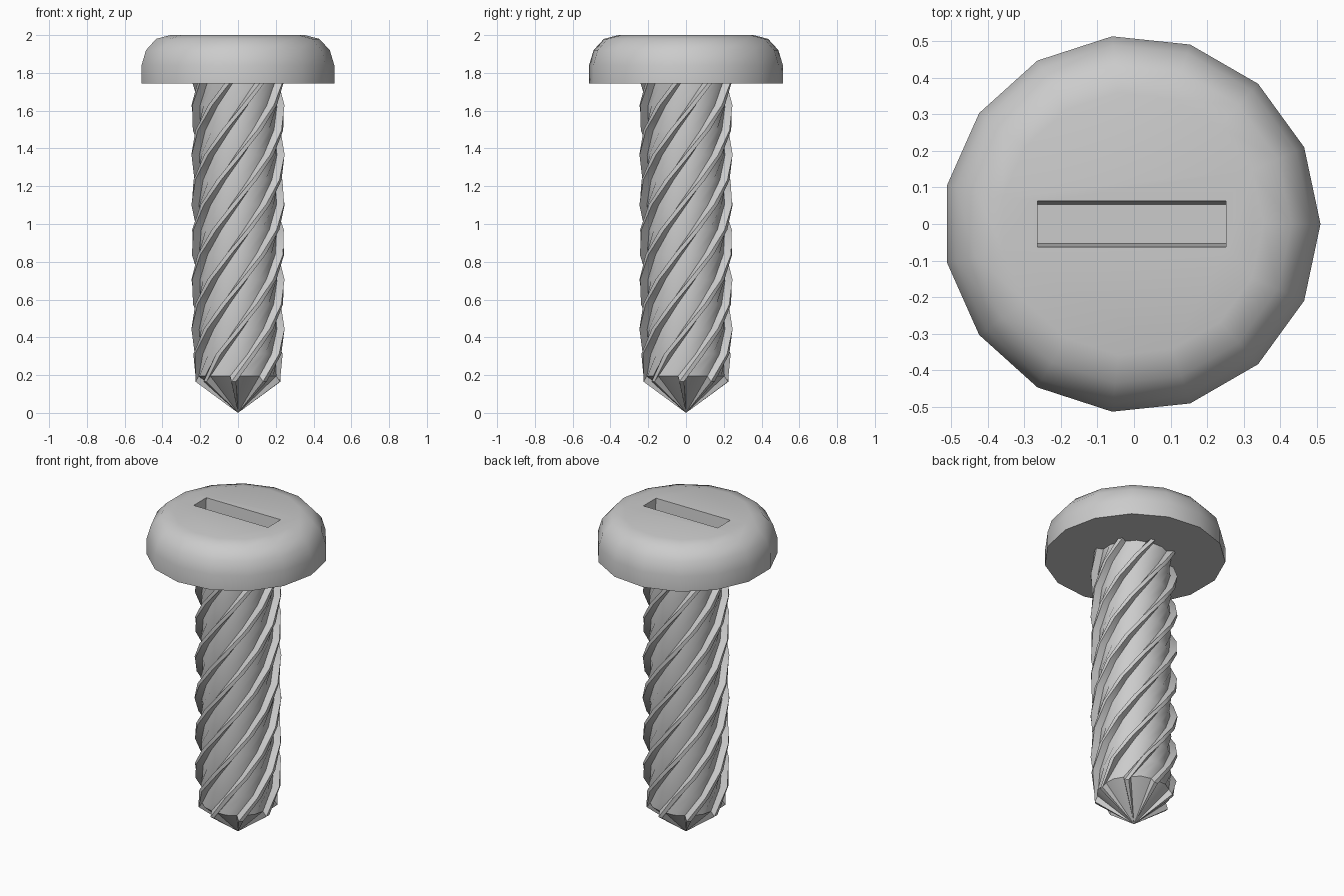
import bpy, bmesh
from math import cos, sin, pi, radians

if "Cube" in bpy.data.objects:
    bpy.data.objects.remove(bpy.data.objects["Cube"])

CX = -0.006


def make_object(name, bm):
    bmesh.ops.recalc_face_normals(bm, faces=bm.faces)
    mesh = bpy.data.meshes.new(name)
    bm.to_mesh(mesh)
    bm.free()
    ob = bpy.data.objects.new(name, mesh)
    bpy.context.collection.objects.link(ob)
    return ob


def smooth(ob, angle):
    bpy.ops.object.select_all(action='DESELECT')
    bpy.context.view_layer.objects.active = ob
    ob.select_set(True)
    bpy.ops.object.shade_smooth_by_angle(angle=radians(angle))


def bridge(bm, a, b):
    n = len(a)
    for i in range(n):
        bm.faces.new((a[i], a[(i + 1) % n], b[(i + 1) % n], b[i]))


# Rounded fifteen-sided head
bm = bmesh.new()
rings = []
for r, z in [(.516, 1.745), (.516, 1.84), (.492, 1.92), (.437, 1.98), (.36, 2.0)]:
    rings.append([bm.verts.new((CX + r * cos(2 * pi * i / 15), r * sin(2 * pi * i / 15), z))
                  for i in range(15)])
for a, b in zip(rings, rings[1:]):
    bridge(bm, a, b)
bm.faces.new(rings[0])
bm.faces.new(rings[-1])
head = make_object("head", bm)

# Tapered driver slot cut into the head
bm = bmesh.new()
loops = []
for hy, z in [(.054, 1.9), (.063, 2.0), (.063, 2.05)]:
    loops.append([bm.verts.new((CX + sx * .258, sy * hy, z))
                  for sx, sy in [(-1, -1), (1, -1), (1, 1), (-1, 1)]])
for a, b in zip(loops, loops[1:]):
    bridge(bm, a, b)
bm.faces.new(loops[0])
bm.faces.new(loops[-1])
cutter = make_object("slot_cutter", bm)
cutter.hide_render = True
cut = head.modifiers.new("slot", 'BOOLEAN')
cut.object = cutter
cut.solver = 'EXACT'
bpy.context.view_layer.objects.active = head
bpy.ops.object.modifier_apply(modifier=cut.name)
bpy.data.objects.remove(cutter, do_unlink=True)
smooth(head, 35)

# Twisted shank with eight narrow ridges and a fluted point
THREADS, STEPS, TWIST = 8, 12, radians(310)
PROFILE = [(0, .207), (.37, .213), (.74, .207), (.8, .247), (.94, .247)]
bm = bmesh.new()
rings = []
for k in range(STEPS + 1):
    t = k / STEPS
    ring = []
    for i in range(THREADS):
        for frac, r in PROFILE:
            z = .18 + 1.58 * t
            if k == 0:
                z = .195 if r < .22 else .165
                r = min(r, .225)
            a = 2 * pi * (i + frac) / THREADS - pi / 2 + TWIST * t
            ring.append(bm.verts.new((r * cos(a), r * sin(a), z)))
    rings.append(ring)
for a, b in zip(rings, rings[1:]):
    bridge(bm, a, b)
bm.faces.new(rings[-1])
tip = bm.verts.new((0, 0, 0))
n = len(rings[0])
for i in range(n):
    bm.faces.new((tip, rings[0][(i + 1) % n], rings[0][i]))
smooth(make_object("threaded_shank", bm), 30)
